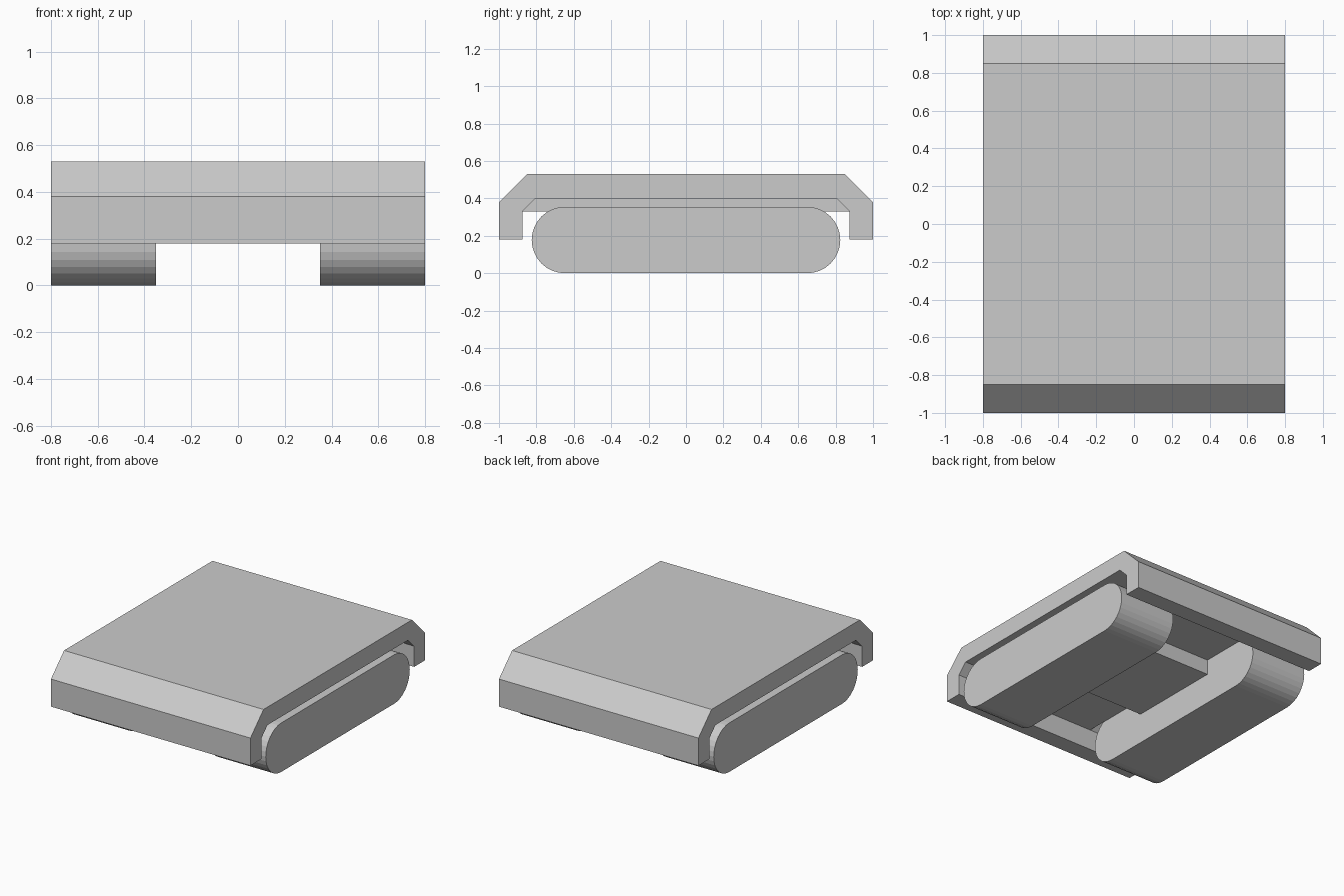
import bpy, math

if "Cube" in bpy.data.objects:
    bpy.data.objects.remove(bpy.data.objects["Cube"])


def extrude_x(name, profile, x0, x1):
    """Solid made by sweeping a closed (y, z) outline along x."""
    n = len(profile)
    verts = [(x, y, z) for x in (x0, x1) for y, z in profile]
    faces = [tuple(reversed(range(n))), tuple(range(n, 2 * n))]
    faces += [(i, (i + 1) % n, n + (i + 1) % n, n + i) for i in range(n)]
    mesh = bpy.data.meshes.new(name)
    mesh.from_pydata(verts, [], faces)
    obj = bpy.data.objects.new(name, mesh)
    bpy.context.collection.objects.link(obj)
    return obj


def box_profile(y, z0, z1):
    return [(-y, z0), (y, z0), (y, z1), (-y, z1)]


# Chamfered cover with side walls, hollow underneath
half = [(0.875, 0.18), (1.0, 0.18), (1.0, 0.38), (0.85, 0.53)]
inner = [(-0.875, 0.33), (-0.805, 0.40), (0.805, 0.40), (0.875, 0.33)]
cover = half + [(-y, z) for y, z in reversed(half)] + inner
extrude_x("cover", cover, -0.8, 0.8)

# Rounded tracks on both sides
R, STRAIGHT, SEG = 0.1775, 0.6475, 16
track = []
for side, start in ((1, -math.pi / 2), (-1, math.pi / 2)):
    for i in range(SEG + 1):
        a = start + math.pi * i / SEG
        track.append((side * STRAIGHT + R * math.cos(a), R + R * math.sin(a)))
extrude_x("right_track", track, 0.35, 0.8)
extrude_x("left_track", track, -0.8, -0.35)

# Floor plate under the cover and the belly block between the tracks
extrude_x("floor_plate", box_profile(0.875, 0.33, 0.40), -0.35, 0.35)
extrude_x("belly_block", box_profile(0.35, 0.22, 0.33), -0.35, 0.35)
